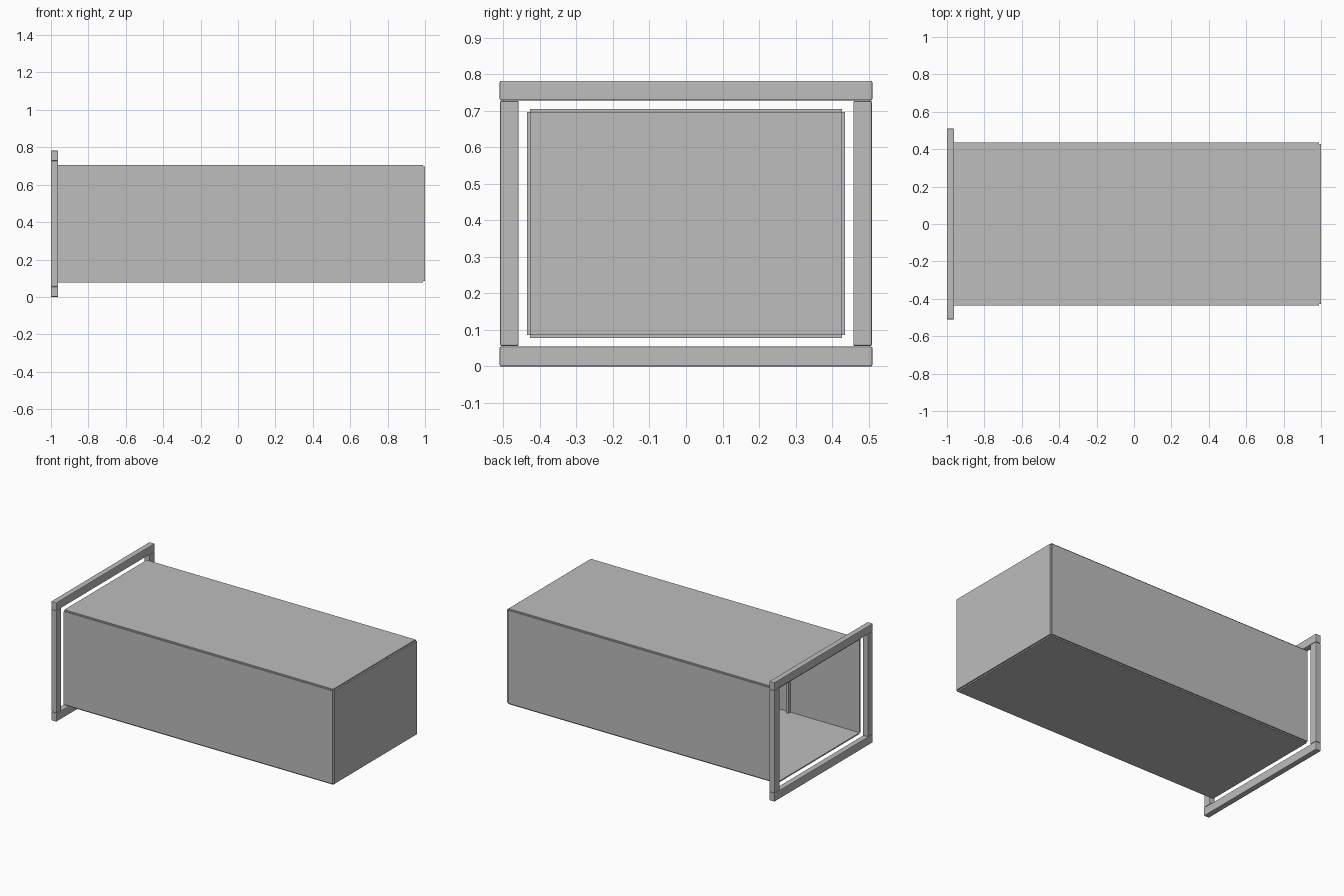
import bpy

if "Cube" in bpy.data.objects:
    bpy.data.objects.remove(bpy.data.objects["Cube"])

grey = bpy.data.materials.new("plain grey")
grey.diffuse_color = (0.51, 0.51, 0.51, 1)
grey.use_nodes = True
grey.node_tree.nodes["Principled BSDF"].inputs["Base Color"].default_value = grey.diffuse_color


def block(name, x, y, z, bevel=0.0):
    """Box given by its (low, high) extents, with optional eased edges."""
    bpy.ops.mesh.primitive_cube_add(
        size=1, location=[(a + b) / 2 for a, b in (x, y, z)])
    ob = bpy.context.object
    ob.name = name
    ob.scale = [b - a for a, b in (x, y, z)]
    bpy.ops.object.transform_apply(location=False, rotation=False, scale=True)
    ob.data.materials.append(grey)
    if bevel:
        m = ob.modifiers.new("eased edges", "BEVEL")
        m.width = bevel
        m.segments = 2
    return ob


# Front frame around the opening
FX = (-1.0, -0.962)
block("frame_bottom_rail", FX, (-0.51, 0.51), (0.0, 0.055), 0.004)
block("frame_top_rail", FX, (-0.51, 0.51), (0.728, 0.782), 0.004)

# Thin panels of the long box, meeting only at their inner corners
LX = (-0.962, 0.99)
block("floor_panel", LX, (-0.427, 0.427), (0.078, 0.086))
block("roof_panel", LX, (-0.427, 0.427), (0.697, 0.705))
block("end_panel", (0.99, 1.0), (-0.427, 0.427), (0.086, 0.697))

# Mirrored parts: frame posts, side panels and inner ribs
for s, side in ((-1, "front"), (1, "back")):
    span = lambda a, b: tuple(sorted((s * a, s * b)))
    block(side + "_frame_post", FX, span(0.458, 0.509), (0.056, 0.727), 0.004)
    block(side + "_side_panel", LX, span(0.427, 0.435), (0.086, 0.697))
    block(side + "_inner_rib", (-0.46, -0.44), span(0.407, 0.427), (0.086, 0.697))
